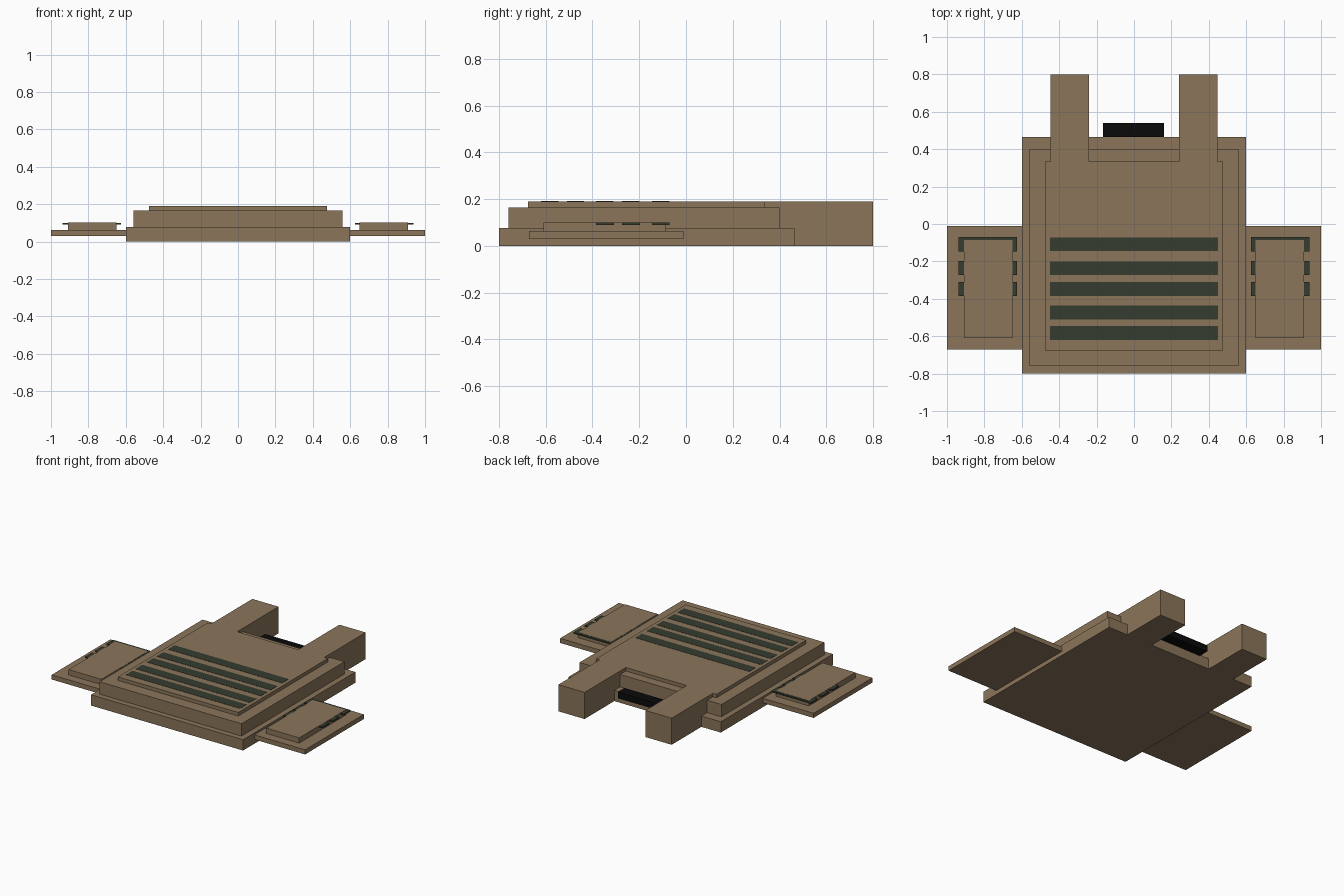
import bpy

if "Cube" in bpy.data.objects:
    bpy.data.objects.remove(bpy.data.objects["Cube"])


def material(name, rgb):
    m = bpy.data.materials.new(name)
    m.diffuse_color = (*rgb, 1.0)
    m.use_nodes = True
    m.node_tree.nodes["Principled BSDF"].inputs["Base Color"].default_value = m.diffuse_color
    return m


TAN = material("tan_fabric", (0.258, 0.178, 0.102))
GREEN = material("dark_green_webbing", (0.036, 0.045, 0.028))
BLACK = material("black_webbing", (0.003, 0.003, 0.003))


def box(name, x, y, z, mat):
    """Box from its (min, max) ranges along each axis."""
    bpy.ops.mesh.primitive_cube_add(size=1)
    o = bpy.context.object
    o.name = name
    o.data.name = name
    for v in o.data.vertices:
        v.co = [r[0] if c < 0 else r[1] for c, r in zip(v.co, (x, y, z))]
    o.data.materials.append(mat)
    return o


def mirrored_box(name, x, y, z, mat):
    """Same box on the left and right sides."""
    box(name + "_right", x, y, z, mat)
    box(name + "_left", (-x[1], -x[0]), y, z, mat)


# Stepped body of the vest
box("base_panel", (-0.6, 0.6), (-0.8, 0.465), (0, 0.077), TAN)
box("middle_panel", (-0.56, 0.56), (-0.76, 0.4), (0.077, 0.165), TAN)
box("front_panel", (-0.475, 0.475), (-0.675, 0.335), (0.165, 0.19), TAN)

# Shoulder straps and the pull handle between them
mirrored_box("shoulder_strap", (0.24, 0.447), (0.335, 0.8), (0, 0.19), TAN)
box("pull_handle", (-0.165, 0.16), (0.465, 0.54), (0.07, 0.115), BLACK)

# Webbing rows across the chest
for i, y in enumerate((-0.108, -0.237, -0.348, -0.473, -0.583)):
    box(f"chest_webbing_{i + 1}", (-0.45, 0.45), (y - 0.037, y + 0.037),
        (0.186, 0.1915), GREEN)

# Side wings with raised pouches
mirrored_box("side_wing", (0.6, 1.0), (-0.672, -0.01), (0.03, 0.063), TAN)
mirrored_box("side_pouch", (0.65, 0.91), (-0.61, -0.085), (0.063, 0.101), TAN)

# Short webbing rows passing through the pouches
for i, y in enumerate((-0.108, -0.235, -0.347)):
    mirrored_box(f"side_webbing_{i + 1}", (0.625, 0.937), (y - 0.038, y + 0.038),
                 (0.09, 0.1), GREEN)
